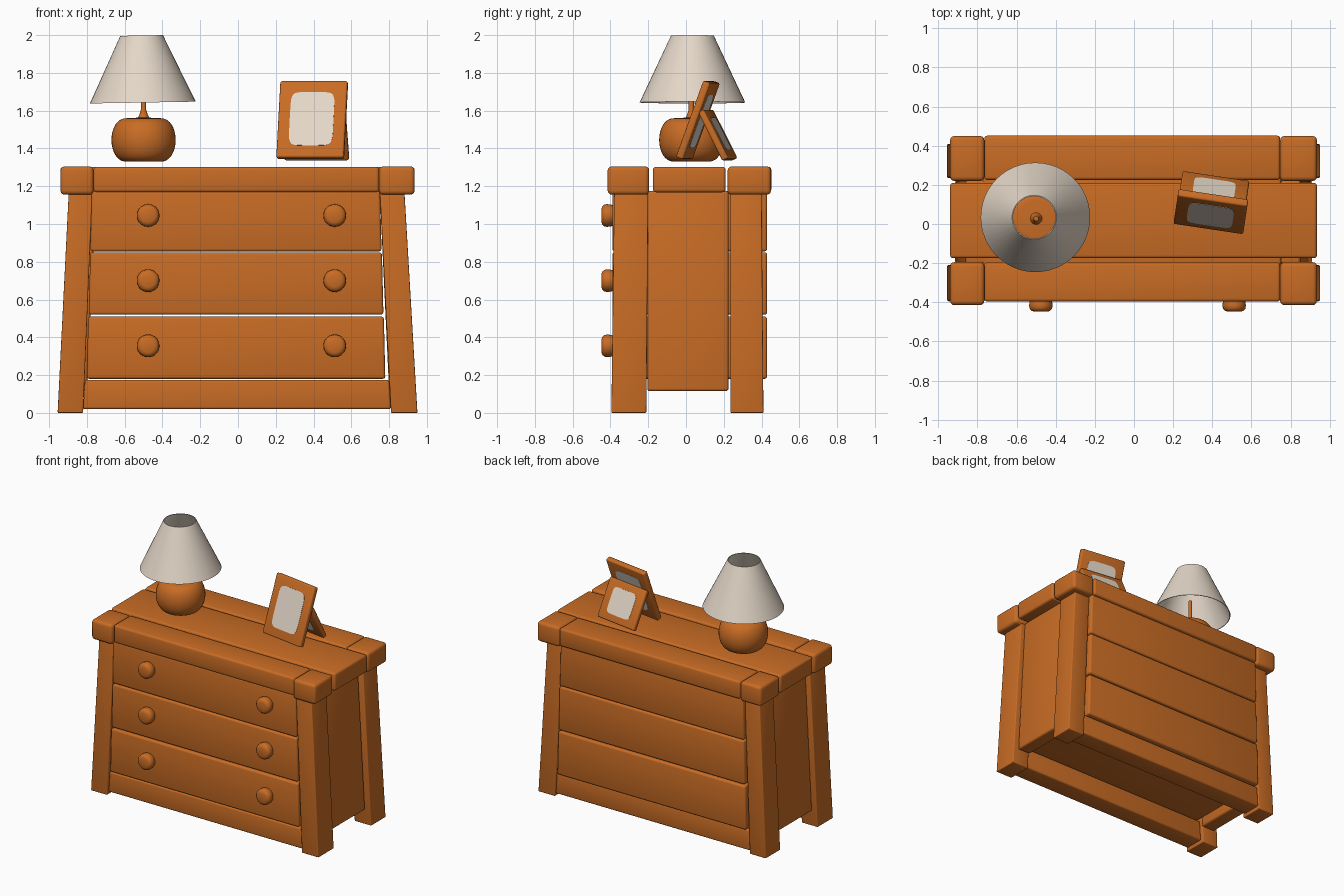
import bpy, bmesh, math
from mathutils import Matrix

if "Cube" in bpy.data.objects:
    bpy.data.objects.remove(bpy.data.objects["Cube"])


def material(name, rgb):
    m = bpy.data.materials.new(name)
    m.diffuse_color = (*rgb, 1)
    m.use_nodes = True
    m.node_tree.nodes["Principled BSDF"].inputs["Base Color"].default_value = m.diffuse_color
    return m


WOOD = material("orange wood", (0.58, 0.15, 0.018))
CREAM = material("cream", (0.78, 0.68, 0.58))


def finish(name, bm, mat, matrix=None):
    bmesh.ops.recalc_face_normals(bm, faces=bm.faces)
    me = bpy.data.meshes.new(name)
    bm.to_mesh(me)
    bm.free()
    ob = bpy.data.objects.new(name, me)
    bpy.context.collection.objects.link(ob)
    me.materials.append(mat)
    if matrix:
        ob.matrix_world = matrix
    bpy.ops.object.select_all(action='DESELECT')
    ob.select_set(True)
    bpy.context.view_layer.objects.active = ob
    bpy.ops.object.shade_smooth_by_angle(angle=math.radians(40))
    return ob


def block(name, bottom, top, z0, z1, bevel, matrix=None):
    """Bevelled tapered block; bottom and top are (x0, x1, y0, y1)."""
    bm = bmesh.new()
    bmesh.ops.create_cube(bm, size=1)
    for v in bm.verts:
        r, z = (top, z1) if v.co.z > 0 else (bottom, z0)
        v.co = (r[v.co.x > 0], r[2 + (v.co.y > 0)], z)
    bmesh.ops.bevel(bm, geom=bm.edges[:], offset=bevel, segments=3,
                    profile=0.5, affect='EDGES', clamp_overlap=True)
    return finish(name, bm, WOOD, matrix)


def lathe(name, profile, mat, matrix, steps=40):
    """Spin an (r, z) profile round the local z axis."""
    bm = bmesh.new()
    vs = [bm.verts.new((r, 0, z)) for r, z in profile]
    es = [bm.edges.new(p) for p in zip(vs, vs[1:])]
    bmesh.ops.spin(bm, geom=vs + es, cent=(0, 0, 0), axis=(0, 0, 1),
                   angle=2 * math.pi, steps=steps, use_merge=True)
    bmesh.ops.remove_doubles(bm, verts=bm.verts, dist=1e-5)
    return finish(name, bm, mat, matrix)


# Splayed legs and the corner blocks over them
for row, yb, yt, yc in (("front", (-.395, -.21), (-.38, -.20), (-.415, -.195)),
                        ("back", (.235, .41), (.235, .40), (.22, .45))):
    for side, xb, xt, xc in (("left", (-.955, -.82), (-.895, -.77), (-.94, -.765)),
                             ("right", (.81, .95), (.75, .88), (.747, .935))):
        block(f"{row}_{side}_leg", xb + yb, xt + yt, 0, 1.19, .006)
        block(f"{row}_{side}_corner", xc + yc, xc + yc, 1.155, 1.305, .022)

# Top planks
for name, r in (("top_front_plank", (-.765, .747, -.397, -.195)),
                ("top_middle_plank", (-.94, .935, -.175, .21)),
                ("top_back_plank", (-.765, .747, .225, .452))):
    block(name, r, r, 1.168, 1.303, .016)

# Drawers run the full depth and widen towards the floor
for i, (z0, z1, xt, xb) in enumerate(((.855, 1.175, (-.775, .752), (-.782, .76)),
                                      (.52, .85, (-.782, .762), (-.79, .77)),
                                      (.18, .51, (-.793, .772), (-.80, .78)))):
    y = (-.39, .43)
    block(f"drawer_{i + 1}", xb + y, xt + y, z0, z1, .014)

# Bottom rails and side panels
for name, y in (("front_rail", (-.38, -.23)), ("back_rail", (.255, .405))):
    block(name, (-.82, .81) + y, (-.81, .80) + y, .02, .175, .012)
y = (-.205, .225)
block("left_side_panel", (-.915, -.80) + y, (-.86, -.75) + y, .115, 1.175, .015)
block("right_side_panel", (.80, .91) + y, (.75, .85) + y, .115, 1.175, .015)

# Drawer knobs
knob = [(0, -.02), (.05, -.02), (.058, .012), (.06, .03),
        (.057, .045), (.048, .055), (.035, .06), (0, .06)]
for z in (1.045, .70, .355):
    for side, x in (("left", -.476), ("right", .512)):
        m = Matrix.Translation((x, -.388, z)) @ Matrix.Rotation(math.pi / 2, 4, 'X')
        lathe(f"knob_{side}", knob, WOOD, m, 28)

# Lamp: squashed ball base with a slim stem, and an open shade
ball = [(0, -.115)]
for i in range(21):
    a = math.pi * (i / 20 - .5)
    s, c = math.sin(a), math.cos(a)
    ball.append((.105 + .065 * c if abs(s) == 1 else .09 + .08 * c ** .9,
                 .115 * s))
ball[1] = (.09, -.115)
ball[-1] = (.09, .115)
ball += [(.03, .118), (.022, .135), (.014, .16), (.013, .31), (0, .31)]
lathe("lamp_base", ball, WOOD, Matrix.Translation((-.5, .028, 1.445)))
shade = [(.28, 0), (.113, .355), (.108, .355), (.275, 0), (.28, 0)]
lathe("lamp_shade", shade, CREAM, Matrix.Translation((-.504, .034, 1.643))
      @ Matrix.Rotation(math.radians(-1), 4, 'Y'), 48)


# Picture frame: two leaning panels with a light picture on each face
def panel(name, loc, tilt, w, t, h, pw, ph):
    m = (Matrix.Translation(loc) @ Matrix.Rotation(math.radians(-8.5), 4, 'Z')
         @ Matrix.Rotation(math.radians(tilt), 4, 'X'))
    r = (-w / 2, w / 2, -t / 2, t / 2)
    block(name, r, r, -h / 2, h / 2, .01, m)
    for face, s in (("front", -1), ("back", 1)):
        bm = bmesh.new()
        ring = []
        for i in range(40):
            a = 2 * math.pi * i / 40
            c, d = math.cos(a), math.sin(a)
            ring.append(bm.verts.new((
                pw / 2 * math.copysign(abs(c) ** .3, c), s * (t / 2 - .002),
                ph / 2 * math.copysign(abs(d) ** .3, d))))
        f = bm.faces.new(ring)
        new = bmesh.ops.extrude_face_region(bm, geom=[f])["geom"]
        bmesh.ops.translate(bm, vec=(0, s * .004, 0),
                            verts=[g for g in new if isinstance(g, bmesh.types.BMVert)])
        finish(f"{name}_{face}_picture", bm, CREAM, m)


panel("frame_front", (.393, .063, 1.55), -20, .36, .04, .43, .235, .30)
panel("frame_stand", (.408, .168, 1.471), 27, .345, .035, .29, .215, .19)
